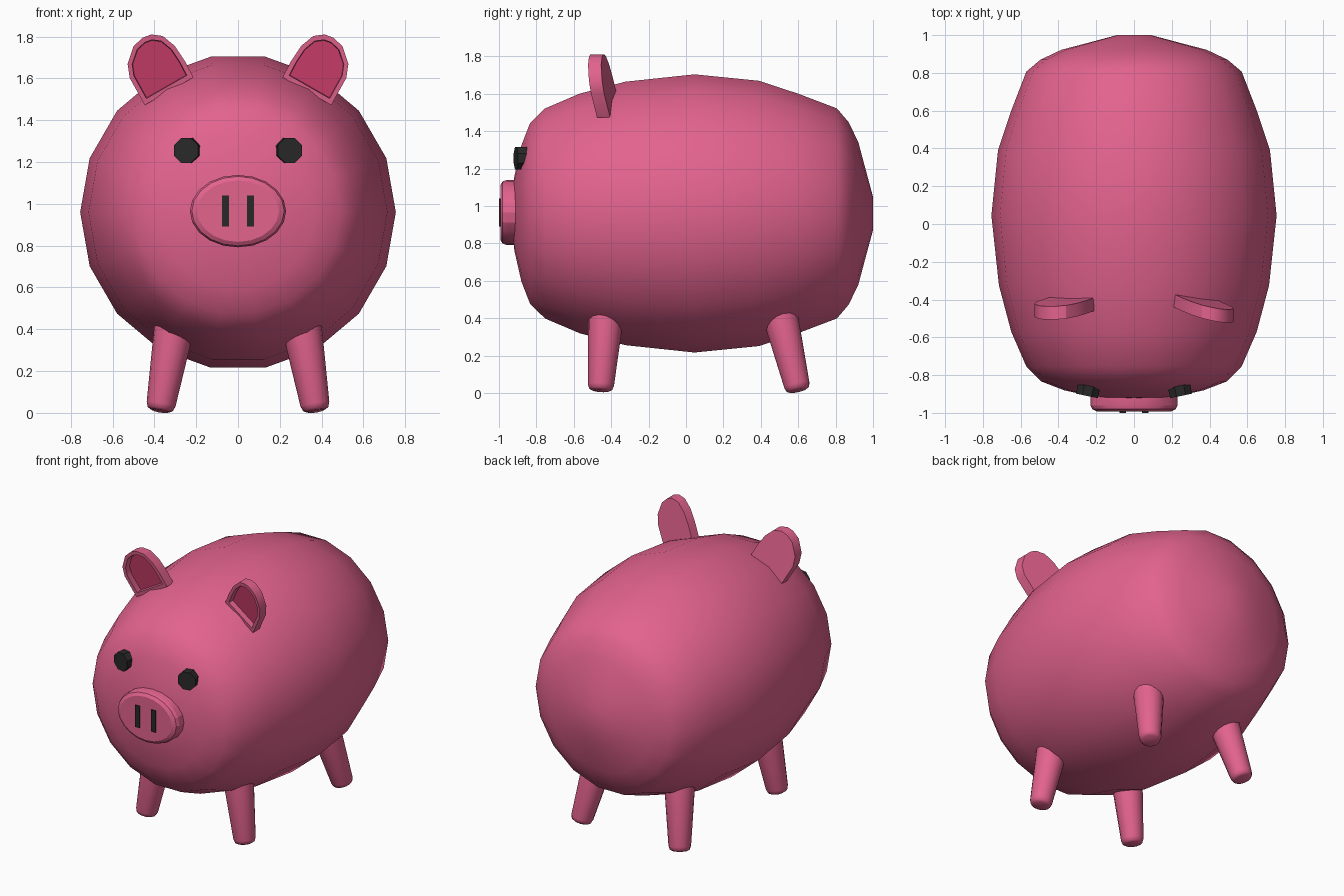
import bpy
import bmesh
from math import cos, sin, pi, radians
from mathutils import Vector, Matrix

cube = bpy.data.objects.get("Cube")
if cube:
    bpy.data.objects.remove(cube, do_unlink=True)


def material(name, rgb):
    m = bpy.data.materials.new(name)
    m.use_nodes = True
    m.diffuse_color = (*rgb, 1)
    m.node_tree.nodes["Principled BSDF"].inputs["Base Color"].default_value = (*rgb, 1)
    return m


pink = material("pink", (0.77, 0.125, 0.27))
rose = material("deep_rose", (0.62, 0.05, 0.15))
black = material("black", (0.022, 0.022, 0.022))


def skin(name, rings, mats, angle=30, end_material=0):
    """Closed skin over a list of rings, capped at both ends."""
    bm = bmesh.new()
    loops = [[bm.verts.new(p) for p in ring] for ring in rings]
    n = len(loops[0])
    for a, b in zip(loops, loops[1:]):
        for i in range(n):
            j = (i + 1) % n
            bm.faces.new((a[i], a[j], b[j], b[i]))
    bm.faces.new(loops[0])
    bm.faces.new(loops[-1]).material_index = end_material
    bmesh.ops.recalc_face_normals(bm, faces=bm.faces)
    mesh = bpy.data.meshes.new(name)
    bm.to_mesh(mesh)
    bm.free()
    obj = bpy.data.objects.new(name, mesh)
    bpy.context.collection.objects.link(obj)
    for m in mats:
        mesh.materials.append(m)
    bpy.ops.object.select_all(action="DESELECT")
    obj.select_set(True)
    bpy.context.view_layer.objects.active = obj
    bpy.ops.object.shade_smooth_by_angle(angle=radians(angle))
    return obj


def turned(profile, sides, matrix, sx=1, sy=1, phase=0):
    """Rings of a (radius, height) profile turned about local z, then placed."""
    return [[matrix @ Vector((sx * r * cos(2 * pi * i / sides + phase),
                              sy * r * sin(2 * pi * i / sides + phase), h))
             for i in range(sides)] for r, h in profile]


def facing_front(x, y, z, yaw=0):
    return (Matrix.Translation((x, y, z)) @ Matrix.Rotation(yaw, 4, "Z")
            @ Matrix.Rotation(pi / 2, 4, "X"))


# Barrel body, turned about the front-to-back axis
MID = 0.96
body = [(0.09, -1.0), (0.21, -0.968), (0.385, -0.922), (0.495, -0.87),
        (0.57, -0.807), (0.65, -0.6), (0.72, -0.39), (0.755, -0.045),
        (0.715, 0.325), (0.65, 0.57), (0.57, 0.754), (0.49, 0.834),
        (0.37, 0.88), (0.2, 0.918), (0.09, 0.928)]
skin("body", turned(body, 18, facing_front(0, 0, MID)), [pink], 60)

# Oval snout with a bevelled rim
snout = [(1, 0), (1, 0.06), (0.96, 0.08), (0.85, 0.093)]
skin("snout", turned(snout, 20, facing_front(0, -0.9, MID + 0.005), 0.23, 0.173), [pink], 20)

for side, label in ((1, "left"), (-1, "right")):
    # Slot nostril
    slot = [(1, 0), (1, 0.014)]
    skin(label + "_nostril",
         turned(slot, 4, facing_front(side * 0.06, -0.986, MID + 0.005),
                0.024, 0.105, pi / 4), [black])

    # Eight-sided eye button
    eye = [(0.064, -0.01), (0.064, 0.045)]
    skin(label + "_eye",
         turned(eye, 8, facing_front(side * 0.24, -0.866, 1.255, side * 0.2),
                phase=pi / 8), [black])

    # Cupped ear leaning forward, with a recessed inner face
    outline = [(0.446, 1.472), (0.518, 1.602), (0.528, 1.669), (0.499, 1.755),
               (0.455, 1.795), (0.415, 1.81), (0.36, 1.803), (0.302, 1.755),
               (0.254, 1.683), (0.213, 1.605)]
    yaw, lean, start = (0.22, 0.13, -0.44) if side > 0 else (0.07, 0.15, -0.46)
    rings = []
    for scale, depth in ((1, 0.07), (1, 0), (0.83, 0), (0.81, 0.04)):
        ring = []
        for px, pz in outline:
            x = 0.4 + (px - 0.4) * scale
            z = 1.66 + (pz - 1.66) * scale
            y = start - lean * (z - 1.6) - yaw * (x - 0.21) + depth
            ring.append((side * x, y, z))
        rings.append(ring)
    skin(label + "_ear", rings, [pink, rose], 30, end_material=1)

    # Splayed tapered legs with rounded feet
    for place, top_y, foot_y in (("front", -0.425, -0.457), ("back", 0.49, 0.6)):
        foot = Vector((side * 0.373, foot_y, 0.012))
        top = Vector((side * 0.295, top_y, 0.47))
        axis = top - foot
        turn = axis.to_track_quat("Z", "Y").to_matrix().to_4x4()
        leg = [(0.045, 0), (0.062, 0.009), (0.07, 0.032), (0.1, axis.length)]
        skin(f"{place}_{label}_leg",
             turned(leg, 16, Matrix.Translation(foot) @ turn), [pink], 50)
